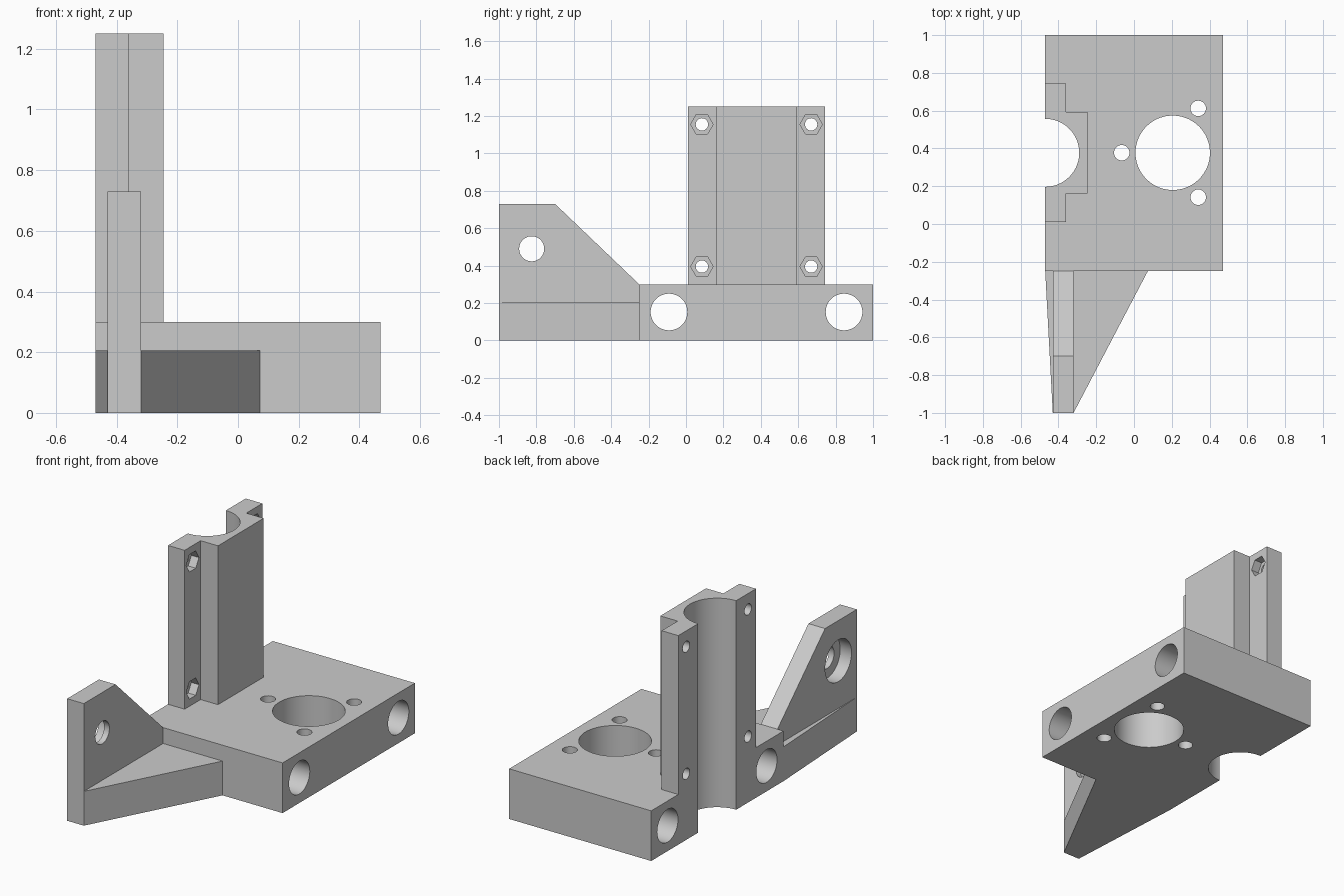
import bpy, bmesh
from math import cos, sin, pi, radians
from mathutils import Vector

if "Cube" in bpy.data.objects:
    bpy.data.objects.remove(bpy.data.objects["Cube"], do_unlink=True)

grey = bpy.data.materials.new("light grey plastic")
grey.use_nodes = True
COLOUR = (0.6, 0.6, 0.6, 1)
grey.diffuse_color = COLOUR
grey.node_tree.nodes["Principled BSDF"].inputs["Base Color"].default_value = COLOUR


def prism(name, outline, axis, lo, hi):
    """Extrude a 2D outline along x (outline in y, z) or z (outline in x, y)."""
    def place(p, h):
        return (h, p[0], p[1]) if axis == "x" else (p[0], p[1], h)
    bm = bmesh.new()
    face = bm.faces.new([bm.verts.new(place(p, lo)) for p in outline])
    grown = bmesh.ops.extrude_face_region(bm, geom=[face])["geom"]
    verts = [g for g in grown if isinstance(g, bmesh.types.BMVert)]
    bmesh.ops.translate(bm, verts=verts, vec=Vector(place((0, 0), hi - lo)))
    bmesh.ops.recalc_face_normals(bm, faces=bm.faces)
    mesh = bpy.data.meshes.new(name)
    bm.to_mesh(mesh)
    bm.free()
    mesh.materials.append(grey)
    ob = bpy.data.objects.new(name, mesh)
    bpy.context.collection.objects.link(ob)
    return ob


def rect(a0, a1, b0, b1):
    return [(a0, b0), (a1, b0), (a1, b1), (a0, b1)]


def ring(a, b, r, n=64):
    return [(a + r * cos(2 * pi * i / n), b + r * sin(2 * pi * i / n)) for i in range(n)]


def cut(ob, outline, axis, lo, hi):
    """Subtract a prism from the part."""
    cutter = prism("cutter", outline, axis, lo, hi)
    cutter.hide_render = True
    mod = ob.modifiers.new("cut", "BOOLEAN")
    mod.operation = "DIFFERENCE"
    mod.solver = "EXACT"
    mod.object = cutter
    bpy.context.view_layer.objects.active = ob
    bpy.ops.object.modifier_apply(modifier=mod.name)
    bpy.data.objects.remove(cutter, do_unlink=True)


LEFT, FRONT, TOP, MID = -0.47, -0.25, 0.30, 0.377
bore = ring(LEFT, MID, 0.18, 96)

# Base block: half bore, motor opening with three screw holes, two cross holes
base = prism("base_block", rect(LEFT, -LEFT, FRONT, 1), "z", 0, TOP)
cut(base, bore, "z", -1, 2)
cut(base, ring(0.205, MID, 0.197, 96), "z", -1, 2)
for x, y in ((-0.065, MID), (0.34, MID + 0.235), (0.34, MID - 0.235)):
    cut(base, ring(x, y, 0.041, 32), "z", -1, 2)
for side in (-1, 1):
    cut(base, ring(MID + side * 0.468, 0.152, 0.098), "x", -1, 1)

# Tower: stepped flanges around the half bore, screw holes with nut pockets
FLANGE, RIB = -0.36, -0.245
half = [(LEFT, 0.367), (FLANGE, 0.367), (FLANGE, 0.216), (RIB, 0.216)]
outline = [(x, MID - d) for x, d in half] + [(x, MID + d) for x, d in reversed(half)]
tower = prism("bearing_tower", outline, "z", TOP, 1.25)
cut(tower, bore, "z", -1, 2)
for y in (MID - 0.292, MID + 0.292):
    for z in (0.395, 1.155):
        cut(tower, ring(y, z, 0.033, 32), "x", -1, 1)
        cut(tower, ring(y, z, 0.06, 6), "x", FLANGE - 0.05, FLANGE + 0.05)

# Tapered arm reaching forward
arm = prism("tapered_arm", [(LEFT, FRONT), (-0.43, -1), (-0.32, -1), (0.073, FRONT)],
            "z", 0, 0.205)

# Upright plate with a stepped pulley hole
plate = prism("idler_plate", [(-1, 0.205), (-1, 0.73), (-0.70, 0.73), (FRONT, TOP),
                              (FRONT, 0.205)], "x", -0.43, -0.32)
cut(plate, ring(-0.825, 0.49, 0.067), "x", -1, 1)
cut(plate, ring(-0.825, 0.49, 0.125), "x", -1, -0.355)

# Smooth the round walls, keep edges sharp
for ob in (base, tower, arm, plate):
    bpy.ops.object.select_all(action="DESELECT")
    ob.select_set(True)
    bpy.context.view_layer.objects.active = ob
    bpy.ops.object.shade_smooth_by_angle(angle=radians(30))
